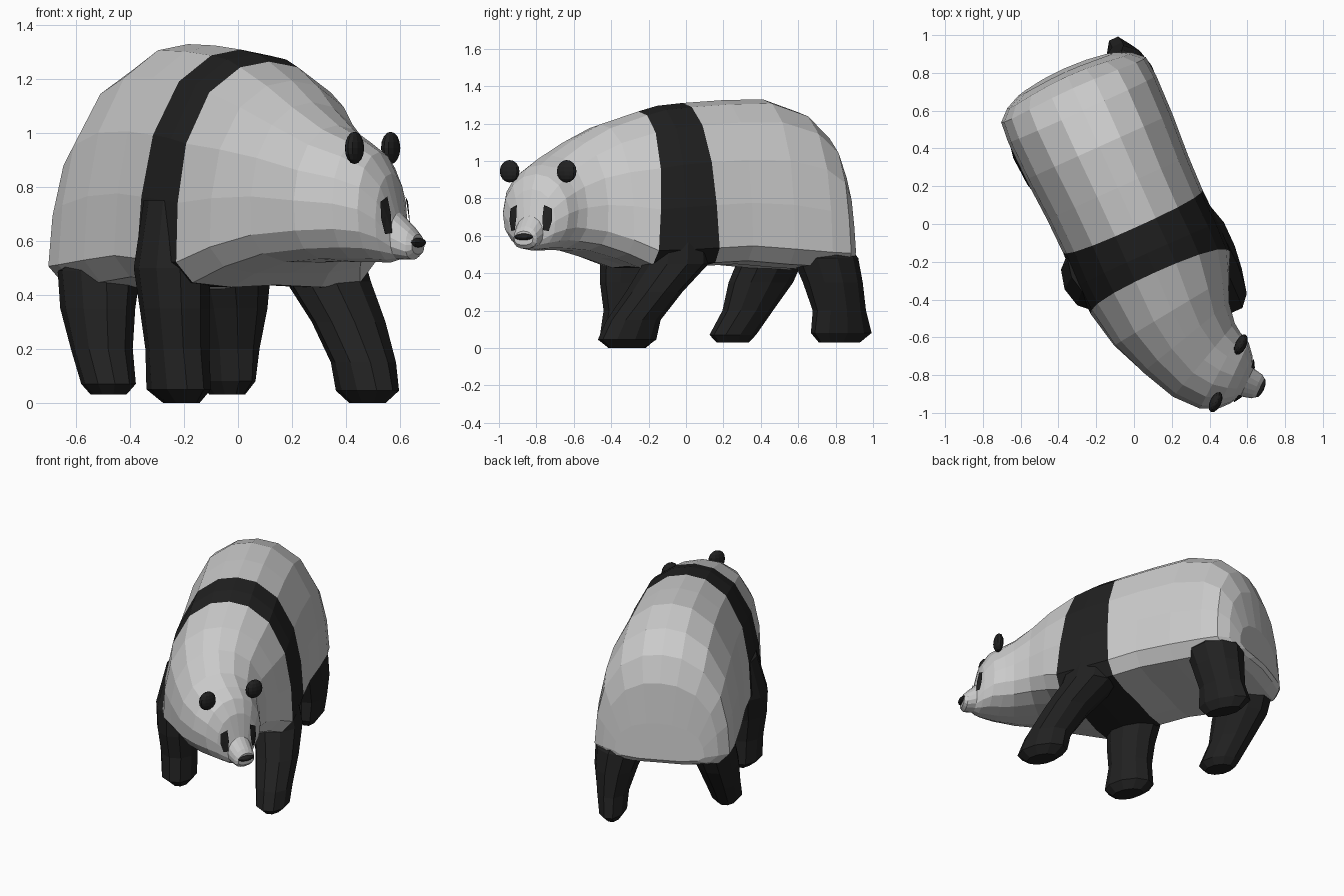
import bpy, math
from mathutils import Vector, Matrix
from mathutils.bvhtree import BVHTree

if "Cube" in bpy.data.objects:
    bpy.data.objects.remove(bpy.data.objects["Cube"])

black = bpy.data.materials.new("black_fur")
black.diffuse_color = (0.015, 0.015, 0.015, 1)
black.use_nodes = True
black.node_tree.nodes["Principled BSDF"].inputs["Base Color"].default_value = black.diffuse_color

FWD = Vector((0.41, -0.91))      # walking direction
HEAD = math.radians(-25)         # head is turned to its left
BODY_A = math.atan2(FWD.y, FWD.x)


def make(name, verts, faces, mat=None):
    me = bpy.data.meshes.new(name)
    me.from_pydata(verts, [], faces)
    me.update()
    ob = bpy.data.objects.new(name, me)
    bpy.context.collection.objects.link(ob)
    if mat:
        me.materials.append(mat)
    return ob


def loft(name, rings, mat=None):
    n = len(rings[0])
    verts = [p for r in rings for p in r]
    faces = [(k*n + i, k*n + (i+1) % n, (k+1)*n + (i+1) % n, (k+1)*n + i)
             for k in range(len(rings)-1) for i in range(n)]
    faces.append(tuple(reversed(range(n))))
    faces.append(tuple(range(len(verts)-n, len(verts))))
    return make(name, verts, faces, mat)


# body cross-section: egg shape (half width, height), blended to a circle at the head
EGG = [(0, .02), (.45, .01), (.84, .03), (1, .12), (.965, .38), (.86, .64), (.61, .865), (.29, .975), (0, 1)]


def body_ring(x, y, ang, hw, zb, zt, rnd, curve=0, shear=0):
    half = []
    for i, (w, t) in enumerate(EGG):
        th = math.pi*i/8
        half.append((w*(1-rnd) + math.sin(th)*rnd, t*(1-rnd) + (1-math.cos(th))/2*rnd))
    prof = half + [(-w, t) for w, t in half[-2:0:-1]]
    fx, fy = math.cos(ang), math.sin(ang)
    pts = []
    for w, t in prof:
        f = curve*w*w - shear*t
        pts.append((x + fx*f - fy*w*hw, y + fy*f + fx*w*hw, zb + (zt-zb)*t))
    return pts


# trunk: distance forward, half width, bottom, top, end curvature, lean
trunk = [(-.905, .28, .48, .72, .03, -.02), (-.89, .36, .45, .98, .05, -.03), (-.82, .42, .42, 1.14, .035, -.03),
         (-.67, .43, .41, 1.26, 0, -.01), (-.45, .425, .42, 1.33, 0, 0), (-.21, .41, .44, 1.325, 0, 0),
         (-.02, .405, .43, 1.31, 0, -.04), (.18, .41, .42, 1.295, 0, .01), (.35, .405, .42, 1.265, 0, .07)]
rings = [body_ring(FWD.x*u, FWD.y*u, BODY_A, hw, zb, zt, 0, c, s) for u, hw, zb, zt, c, s in trunk]
# neck, head and snout: x, y, heading in degrees, half width, bottom, top, roundness
neck = [(.20, -.46, -59, .36, .47, 1.195, .15), (.275, -.60, -51, .30, .51, 1.115, .35),
        (.37, -.72, -40, .258, .52, 1.03, .6), (.455, -.775, -28, .23, .52, .98, .8),
        (.525, -.803, -25, .195, .52, .93, .85), (.568, -.824, -25, .14, .52, .85, .85),
        (.598, -.838, -25, .082, .53, .705, .85), (.65, -.86, -25, .07, .53, .65, .7),
        (.668, -.868, -25, .055, .55, .625, .7)]
rings += [body_ring(x, y, math.radians(a), hw, zb, zt, r) for x, y, a, hw, zb, zt, r in neck]
body = loft("body_and_head", rings)

# black shoulder band painted on the body rings
grey = bpy.data.materials.new("pale_fur")
grey.diffuse_color = (.8, .8, .8, 1)
grey.use_nodes = True
grey.node_tree.nodes["Principled BSDF"].inputs["Base Color"].default_value = grey.diffuse_color
body.data.materials.append(grey)
body.data.materials.append(black)
for f in body.data.polygons:
    if f.index // 16 in (6, 7):
        f.material_index = 1


# legs: x, y, z, half length, half width
def leg(name, rows):
    rs = []
    for x, y, z, a, b in rows:
        r = []
        for i in range(10):
            t = 2*math.pi*(i+.5)/10
            c, s = a*math.cos(t), b*math.sin(t)
            r.append((x + FWD.x*c - FWD.y*s, y + FWD.y*c + FWD.x*s, z))
        rs.append(r)
    loft(name, rs, black)


leg("front_left_leg", [(.48, -.32, 0, .10, .06), (.48, -.315, .045, .165, .105), (.465, -.28, .15, .15, .115),
                       (.41, -.17, .3, .155, .135), (.335, -.055, .45, .18, .155), (.32, -.02, .7, .15, .09)])
leg("front_right_leg", [(-.21, -.31, 0, .10, .06), (-.22, -.31, .05, .16, .11), (-.225, -.305, .2, .14, .115),
                        (-.235, -.31, .35, .155, .125), (-.245, -.29, .5, .175, .135), (-.24, -.24, .75, .15, .10)])
leg("hind_left_leg", [(-.04, .82, .03, .12, .05), (-.04, .83, .08, .175, .085), (-.03, .82, .2, .15, .10),
                      (-.03, .785, .35, .165, .135), (-.04, .745, .48, .18, .16), (-.05, .70, .62, .13, .08)])
leg("hind_right_leg", [(-.48, .25, .03, .09, .06), (-.48, .25, .07, .13, .095), (-.505, .33, .2, .14, .11),
                       (-.52, .40, .35, .18, .13), (-.515, .46, .49, .18, .15), (-.48, .46, .62, .13, .08)])

# head frame: depth, sideways, up
ROT = Matrix.Rotation(HEAD, 4, 'Z')


def blob(name, loc, size):
    bpy.ops.mesh.primitive_uv_sphere_add(segments=12, ring_count=8)
    ob = bpy.context.object
    ob.name = name
    ob.matrix_world = Matrix.Translation(loc) @ ROT @ Matrix.Diagonal((*size, 1))
    ob.data.materials.append(black)


blob("left_ear", (.566, -.638, .945), (.03, .058, .06))
blob("right_ear", (.432, -.943, .945), (.03, .058, .06))
blob("nose", (.666, -.867, .594), (.024, .056, .018))

# eye patches: outlines projected onto the face
tree = BVHTree.FromPolygons([v.co for v in body.data.vertices], [p.vertices for p in body.data.polygons])
look = ROT.to_3x3() @ Vector((1, 0, 0))
side = ROT.to_3x3() @ Vector((0, 1, 0))
PATCH = [(.08, .765), (.122, .745), (.125, .68), (.11, .625), (.083, .63), (.077, .7)]
for name, s in (("left_eye_patch", 1), ("right_eye_patch", -1)):
    verts = []
    for v, z in [(.10, .695)] + PATCH:
        start = Vector((.575, -.826, 0)) + side*v*s + Vector((0, 0, z)) + look*.4
        hit = tree.ray_cast(start, -look)[0] or start - look*.42
        verts.append(hit + look*.01)
    make(name, verts, [(0, i, i % 6 + 1)[::-s] for i in range(1, 7)], black)
